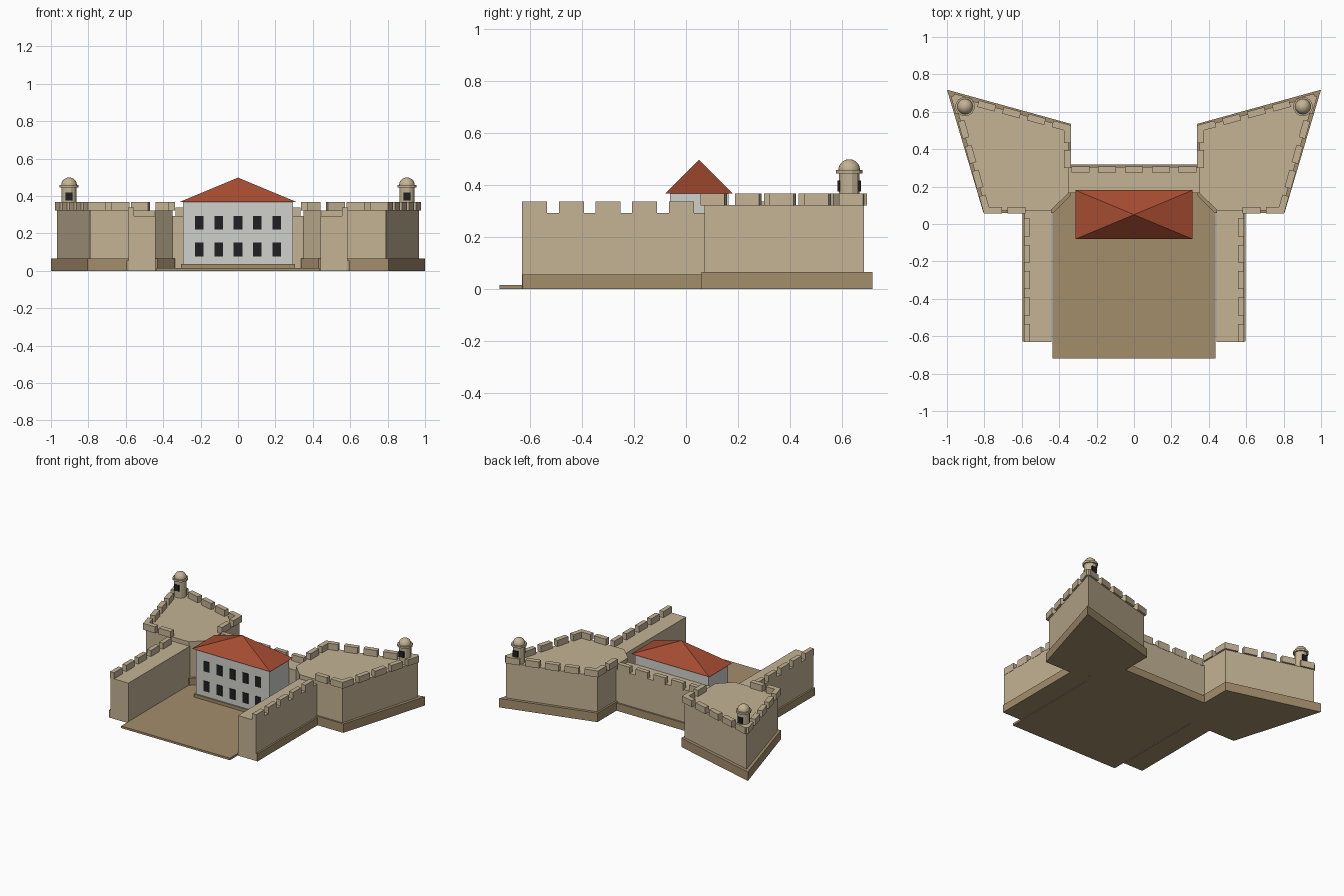
import bpy, bmesh, math
from mathutils import Vector

if "Cube" in bpy.data.objects:
    bpy.data.objects.remove(bpy.data.objects["Cube"], do_unlink=True)


def material(name, r, g, b):
    lin = [((c / 255 + 0.055) / 1.055) ** 2.4 for c in (r, g, b)] + [1]
    m = bpy.data.materials.new(name)
    m.use_nodes = True
    m.diffuse_color = lin
    bsdf = m.node_tree.nodes["Principled BSDF"]
    bsdf.inputs["Base Color"].default_value = lin
    bsdf.inputs["Roughness"].default_value = 0.9
    return m


STONE = material("sand stone", 196, 179, 148)
BASE = material("dark sand", 163, 141, 108)
PLASTER = material("pale plaster", 208, 208, 203)
ROOF = material("red tile", 166, 76, 49)
DARK = material("window black", 32, 32, 34)


def finish(name, bm, mat):
    bmesh.ops.recalc_face_normals(bm, faces=bm.faces)
    me = bpy.data.meshes.new(name)
    bm.to_mesh(me)
    bm.free()
    me.materials.append(mat)
    ob = bpy.data.objects.new(name, me)
    bpy.context.collection.objects.link(ob)
    return ob


def add_prism(bm, pts, z0, z1):
    """Extrude a plan outline from z0 to z1."""
    face = bm.faces.new([bm.verts.new((x, y, z0)) for x, y in pts])
    top = bmesh.ops.extrude_face_region(bm, geom=[face])["geom"]
    verts = [v for v in top if isinstance(v, bmesh.types.BMVert)]
    bmesh.ops.translate(bm, verts=verts, vec=(0, 0, z1 - z0))


def prism(name, pts, z0, z1, mat):
    bm = bmesh.new()
    add_prism(bm, pts, z0, z1)
    return finish(name, bm, mat)


def rect(x0, x1, y0, y1):
    return [(x0, y0), (x1, y0), (x1, y1), (x0, y1)]


def add_merlons(bm, a, b, inward, z0, z1, thick, length=0.096, pitch=0.141):
    """Row of merlons along the line a-b, thickened toward a point inside."""
    a, b = Vector(a), Vector(b)
    d = (b - a).normalized()
    n = Vector((-d.y, d.x))
    if n.dot(Vector(inward) - a) < 0:
        n = -n
    total = (b - a).length
    count = max(2, round((total - length) / pitch) + 1)
    for i in range(count):
        p = a + d * (total - length) * i / (count - 1)
        q = p + d * length
        add_prism(bm, [p, q, q + n * thick, p + n * thick], z0, z1)


# Courtyard floor
prism("courtyard", rect(-0.437, 0.437, -0.718, 0.2), 0, 0.015, BASE)

# Rear curtain wall
prism("rear_wall_plinth", rect(-0.36, 0.36, 0.17, 0.317), 0, 0.055, BASE)
prism("rear_wall", rect(-0.36, 0.36, 0.165, 0.305), 0.01, 0.292, STONE)
bm = bmesh.new()
add_merlons(bm, (-0.335, 0.307), (0.335, 0.307), (0, 0), 0.285, 0.337, 0.032)
finish("rear_wall_merlons", bm, STONE)

for side, s in (("left", 1), ("right", -1)):
    def flip(pts):
        return [(s * x, y) for x, y in pts]

    # Side wall
    prism(side + "_wall_plinth", flip(rect(0.442, 0.597, -0.628, 0.1)), 0, 0.055, BASE)
    prism(side + "_wall", flip(rect(0.44, 0.585, -0.63, 0.1)), 0.002, 0.292, STONE)
    bm = bmesh.new()
    add_merlons(bm, (s * 0.587, -0.63), (s * 0.587, 0.03), (0, 0), 0.285, 0.337, 0.032)
    finish(side + "_wall_merlons", bm, STONE)

    # Corner bastion
    prism(side + "_bastion_plinth", flip([
        (1, 0.718), (0.337, 0.535), (0.337, 0.155), (0.43, 0.06), (0.805, 0.06)]),
        0, 0.065, BASE)
    prism(side + "_bastion", flip([
        (0.967, 0.685), (0.35, 0.517), (0.35, 0.165), (0.445, 0.072), (0.79, 0.072)]),
        0.06, 0.323, STONE)
    bm = bmesh.new()
    edges = [((0.962, 0.697), (0.338, 0.528)), ((0.338, 0.528), (0.338, 0.3)),
             ((0.979, 0.681), (0.802, 0.055)), ((0.802, 0.055), (0.58, 0.055))]
    for a, b in edges:
        add_merlons(bm, (s * a[0], a[1]), (s * b[0], b[1]), (s * 0.65, 0.3), 0.322, 0.368, 0.036)
    finish(side + "_bastion_merlons", bm, STONE)

    # Sentry turret with ring, dome and lookout slots
    cx, cy = s * 0.903, 0.628
    for part, radius, z0, z1 in (("drum", 0.041, 0.32, 0.46), ("ring", 0.052, 0.444, 0.458)):
        ring = [(cx + radius * math.cos(t * math.tau / 12 + math.pi / 12),
                 cy + radius * math.sin(t * math.tau / 12 + math.pi / 12)) for t in range(12)]
        prism(side + "_turret_" + part, ring, z0, z1, STONE)
    bm = bmesh.new()
    bmesh.ops.create_uvsphere(bm, u_segments=16, v_segments=10, radius=0.042)
    bmesh.ops.translate(bm, verts=bm.verts, vec=(cx, cy, 0.457))
    dome = finish(side + "_turret_dome", bm, STONE)
    dome.data.shade_smooth()
    prism(side + "_turret_slots", rect(cx - 0.019, cx + 0.019, cy - 0.046, cy + 0.046),
          0.375, 0.418, DARK)

# House
prism("house_base", rect(-0.305, 0.305, -0.072, 0.165), 0.01, 0.037, BASE)
prism("house_walls", rect(-0.295, 0.295, -0.062, 0.163), 0.03, 0.368, PLASTER)

# Hipped roof rising to one point
bm = bmesh.new()
eave = [bm.verts.new((x, y, 0.367)) for x, y in rect(-0.314, 0.314, -0.081, 0.181)]
apex = bm.verts.new((0, 0.05, 0.498))
bm.faces.new(eave)
for i in range(4):
    bm.faces.new((eave[i], eave[(i + 1) % 4], apex))
finish("house_roof", bm, ROOF)

# Front windows
bm = bmesh.new()
for z in (0.076, 0.22):
    for i in range(-2, 3):
        x = i * 0.1035
        add_prism(bm, rect(x - 0.023, x + 0.023, -0.066, -0.06), z, z + 0.074)
finish("house_windows", bm, DARK)
